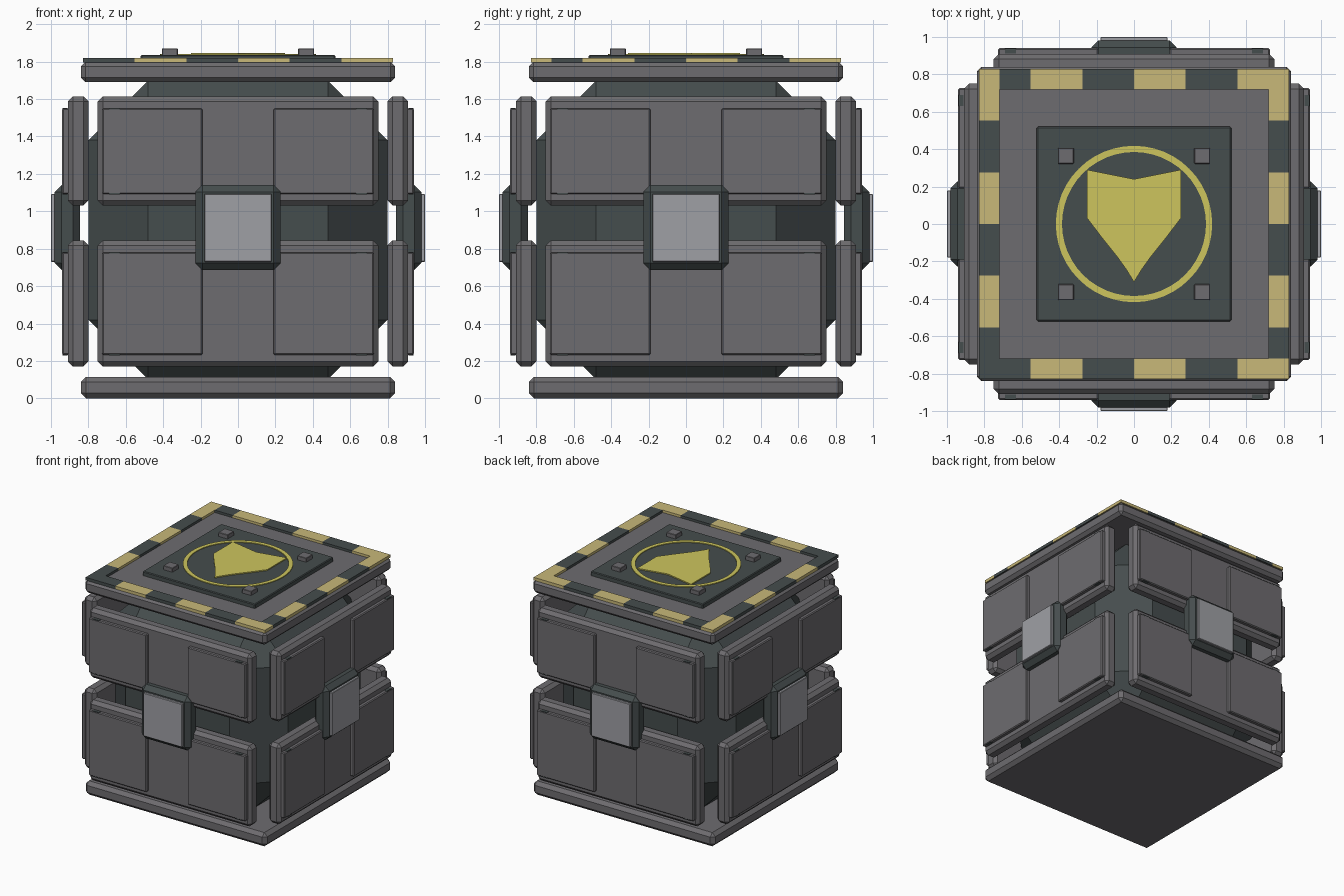
import bpy, bmesh, math
from mathutils import Matrix

if "Cube" in bpy.data.objects:
    bpy.data.objects.remove(bpy.data.objects["Cube"])


def material(name, r, g, b):
    m = bpy.data.materials.new(name)
    m.diffuse_color = (r, g, b, 1)
    m.use_nodes = True
    m.node_tree.nodes["Principled BSDF"].inputs["Base Color"].default_value = m.diffuse_color
    return m


GREY = material("panel grey", 0.155, 0.15, 0.16)
DARK = material("dark slate", 0.06, 0.074, 0.075)
LIGHT = material("light steel", 0.345, 0.35, 0.375)
SAND = material("sand stripe", 0.58, 0.48, 0.19)
YELLOW = material("emblem yellow", 0.61, 0.56, 0.11)


def finish(name, bm, mat, turn=0):
    bm.transform(Matrix.Rotation(turn, 4, 'Z'))
    bmesh.ops.recalc_face_normals(bm, faces=bm.faces)
    me = bpy.data.meshes.new(name)
    bm.to_mesh(me)
    bm.free()
    me.materials.append(mat)
    ob = bpy.data.objects.new(name, me)
    bpy.context.collection.objects.link(ob)
    return ob


def box(name, x, y, z, mat, bevel=0.0, turn=0):
    """Box from (min, max) ranges, with flat chamfers."""
    bm = bmesh.new()
    bmesh.ops.create_cube(bm, size=1)
    for v in bm.verts:
        for i, (lo, hi) in enumerate((x, y, z)):
            v.co[i] = lo if v.co[i] < 0 else hi
    if bevel:
        bmesh.ops.bevel(bm, geom=bm.edges[:], offset=bevel, segments=1,
                        profile=0.5, affect='EDGES')
    return finish(name, bm, mat, turn)


def plate(name, loops, z0, z1, mat):
    """Extruded outline (one loop) or ring (outer and inner loop)."""
    bm = bmesh.new()
    vs = [[bm.verts.new((x, y, z0)) for x, y in lp] for lp in loops]
    n = len(vs[0])
    if len(vs) == 1:
        faces = [bm.faces.new(vs[0])]
    else:
        faces = [bm.faces.new((vs[0][i], vs[0][(i + 1) % n],
                               vs[1][(i + 1) % n], vs[1][i])) for i in range(n)]
    ext = bmesh.ops.extrude_face_region(bm, geom=faces, use_keep_orig=True)
    for e in ext["geom"]:
        if isinstance(e, bmesh.types.BMVert):
            e.co.z = z1
    return finish(name, bm, mat)


# Inner core and end plates
box("inner_core", (-.8, .8), (-.8, .8), (.1, 1.7), DARK, .32)
box("bottom_plate", (-.84, .84), (-.84, .84), (0, .115), GREY, .028)
box("top_plate", (-.84, .84), (-.84, .84), (1.69, 1.8), GREY, .025)

# Armour panels and hub, repeated on four sides
for k in range(4):
    t = k * math.pi / 2
    for row, z0, z1 in (("lower", .17, .845), ("upper", 1.03, 1.615)):
        box(f"{row}_panel_{k}", (-.75, .75), (-.91, -.8), (z0, z1), GREY, .027, t)
        a, b = z0 + .062, z1 - .065
        for s in (-1, 1):
            xs = sorted((s * .19, s * .727))
            box(f"{row}_raised_panel_{k}", xs, (-.94, -.9), (a, b), GREY, .007, t)
            # small clips near the outer corners
            for c in (a + .007, b - .007):
                box(f"{row}_clip_{k}", sorted((s * .63, s * .69)),
                    (-.938, -.912), (c - .009, c + .009), DARK, 0, t)
    box(f"hub_housing_{k}", (-.227, .227), (-.98, -.845), (.687, 1.14), DARK, .036, t)
    box(f"hub_cover_{k}", (-.18, .18), (-1.0, -.97), (.73, 1.093), LIGHT, .004, t)

# Hazard border on the lid: six blocks per side, corners shared
R, IN, STEP = .83, .72, .83 / 3
for i in range(6):
    lo, hi = -R + i * STEP, -R + (i + 1) * STEP
    for s in (-1, 1):
        mat = SAND if i % 2 else DARK
        edge = sorted((s * R, s * IN))
        # front and back runs; the back left corner belongs to the side run
        start = -IN if (i == 0 and s > 0) else lo
        box("hazard_block", (start, hi), edge, (1.795, 1.82), mat)
        # left and right runs
        y0 = -IN if i == 0 else lo
        y1 = IN if (i == 5 and s > 0) else hi
        box("hazard_block", edge, (y0, y1), (1.795, 1.82), mat)

# Lid centre: dark plate, studs, ring and shield
box("lid_inset", (-.52, .52), (-.52, .52), (1.79, 1.836), DARK, .006)
for sx in (-1, 1):
    for sy in (-1, 1):
        box("lid_stud", sorted((sx * .322, sx * .407)),
            sorted((sy * .322, sy * .407)), (1.82, 1.87), GREY, .003)
circle = [[(r * math.cos(i * math.tau / 48), r * math.sin(i * math.tau / 48))
           for i in range(48)] for r in (.418, .385)]
plate("lid_ring", circle, 1.834, 1.842, YELLOW)
half = [(.25, .29), (.25, .03), (.17, -.075), (.09, -.175), (.04, -.245)]
shield = [(0, .24)] + half + [(0, -.31)] + [(-x, y) for x, y in reversed(half)]
plate("lid_shield", [shield], 1.836, 1.845, YELLOW)
